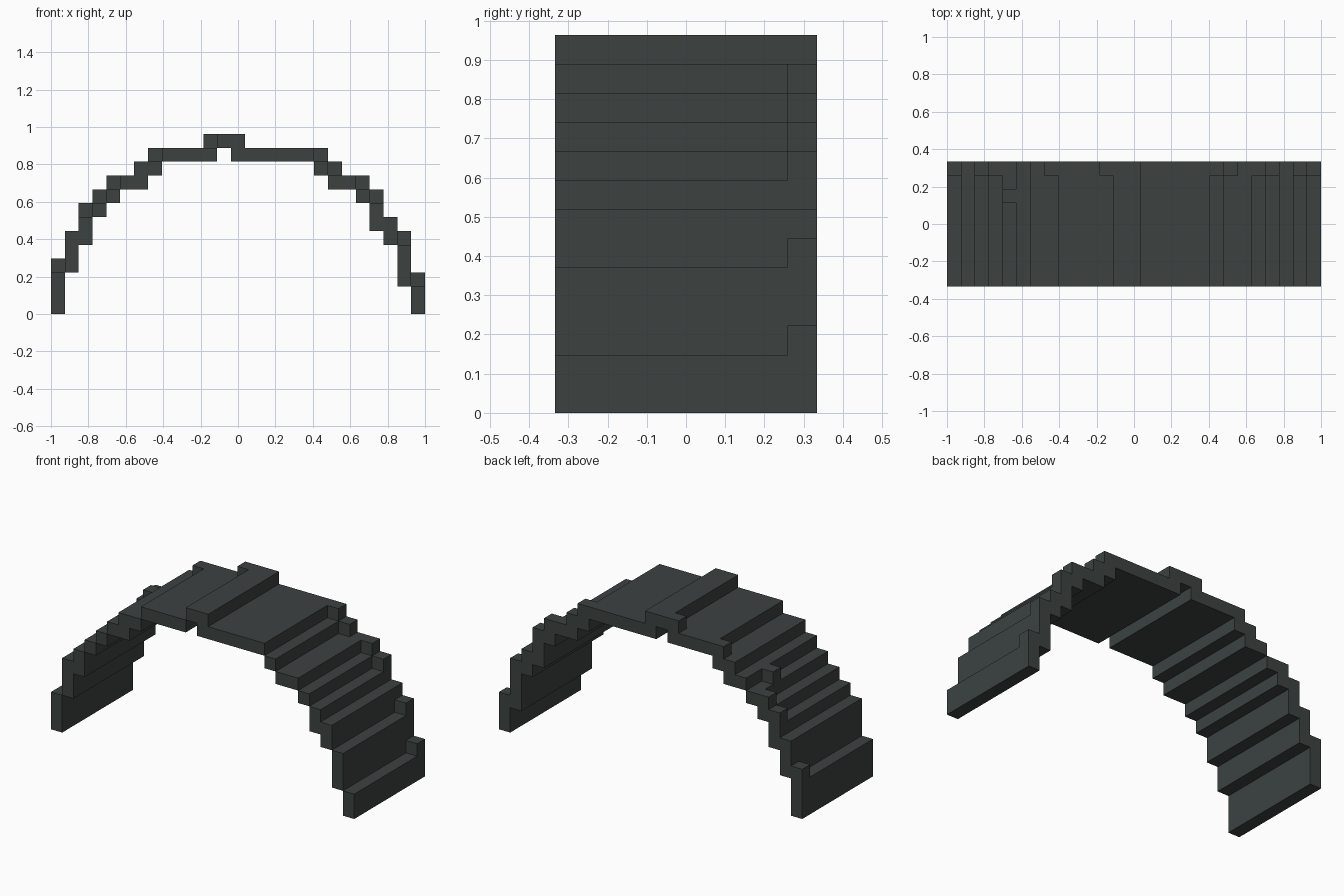
import bpy
import bmesh
from mathutils import Vector

cube = bpy.data.objects.get("Cube")
if cube:
    bpy.data.objects.remove(cube, do_unlink=True)

COLUMNS, ROWS = 27, 9
UNIT = 2 / COLUMNS

# Cross-section of the arch: (number of columns, underside, tread top), from -x to +x
PROFILE = [
    (1, 0, 3), (1, 3, 6), (1, 5, 7), (1, 7, 8), (1, 8, 9), (1, 9, 10), (1, 9, 11),
    (1, 10, 11), (4, 11, 12), (1, 12, 13), (1, 11, 13), (5, 11, 12), (1, 10, 11),
    (1, 9, 10), (1, 9, 10), (1, 8, 9), (1, 6, 8), (1, 5, 7), (1, 2, 5), (1, 0, 2),
]
# Columns whose tread is raised by one block along the back edge
RAISED_BACK = [0, 2, 3, 7, 11, 19, 20, 22, 23, 25, 26]
# One block standing alone on a tread: (column, row)
STRAY_BLOCK = (4, 6)


def arch_blocks():
    """Return the set of grid cells filled by the arch."""
    cells = set()
    column = 0
    for count, bottom, top in PROFILE:
        for i in range(column, column + count):
            for j in range(ROWS):
                raised = (j == ROWS - 1 and i in RAISED_BACK) or (i, j) == STRAY_BLOCK
                cells.update((i, j, k) for k in range(bottom, top + raised))
        column += count
    return cells


def add_outer_faces(bm, cells):
    """Add a square on every side of a cell that has no neighbour."""
    offset = Vector((COLUMNS / 2, ROWS / 2, 0))
    verts = {}

    def vert(corner):
        key = tuple(corner)
        if key not in verts:
            verts[key] = bm.verts.new((Vector(key) - offset) * UNIT)
        return verts[key]

    for cell in sorted(cells):
        for axis in range(3):
            for side in (0, 1):
                neighbour = list(cell)
                neighbour[axis] += 2 * side - 1
                if tuple(neighbour) in cells:
                    continue
                u, v = (axis + 1) % 3, (axis + 2) % 3
                ring = []
                for a, b in ((0, 0), (1, 0), (1, 1), (0, 1)):
                    corner = list(cell)
                    corner[axis] += side
                    corner[u] += a
                    corner[v] += b
                    ring.append(vert(corner))
                bm.faces.new(ring if side else ring[::-1])


# Dark stone colour
stone = bpy.data.materials.new("dark_grey_stone")
stone.use_nodes = True
colour = (0.045, 0.054, 0.053, 1)
stone.diffuse_color = colour
stone.node_tree.nodes["Principled BSDF"].inputs["Base Color"].default_value = colour

# Stepped arch, with its flat areas merged into single faces
bm = bmesh.new()
add_outer_faces(bm, arch_blocks())
bmesh.ops.dissolve_limit(bm, angle_limit=0.01, verts=bm.verts, edges=bm.edges)
mesh = bpy.data.meshes.new("stepped_arch")
bm.to_mesh(mesh)
bm.free()
mesh.materials.append(stone)
arch = bpy.data.objects.new("stepped_arch", mesh)
bpy.context.collection.objects.link(arch)
